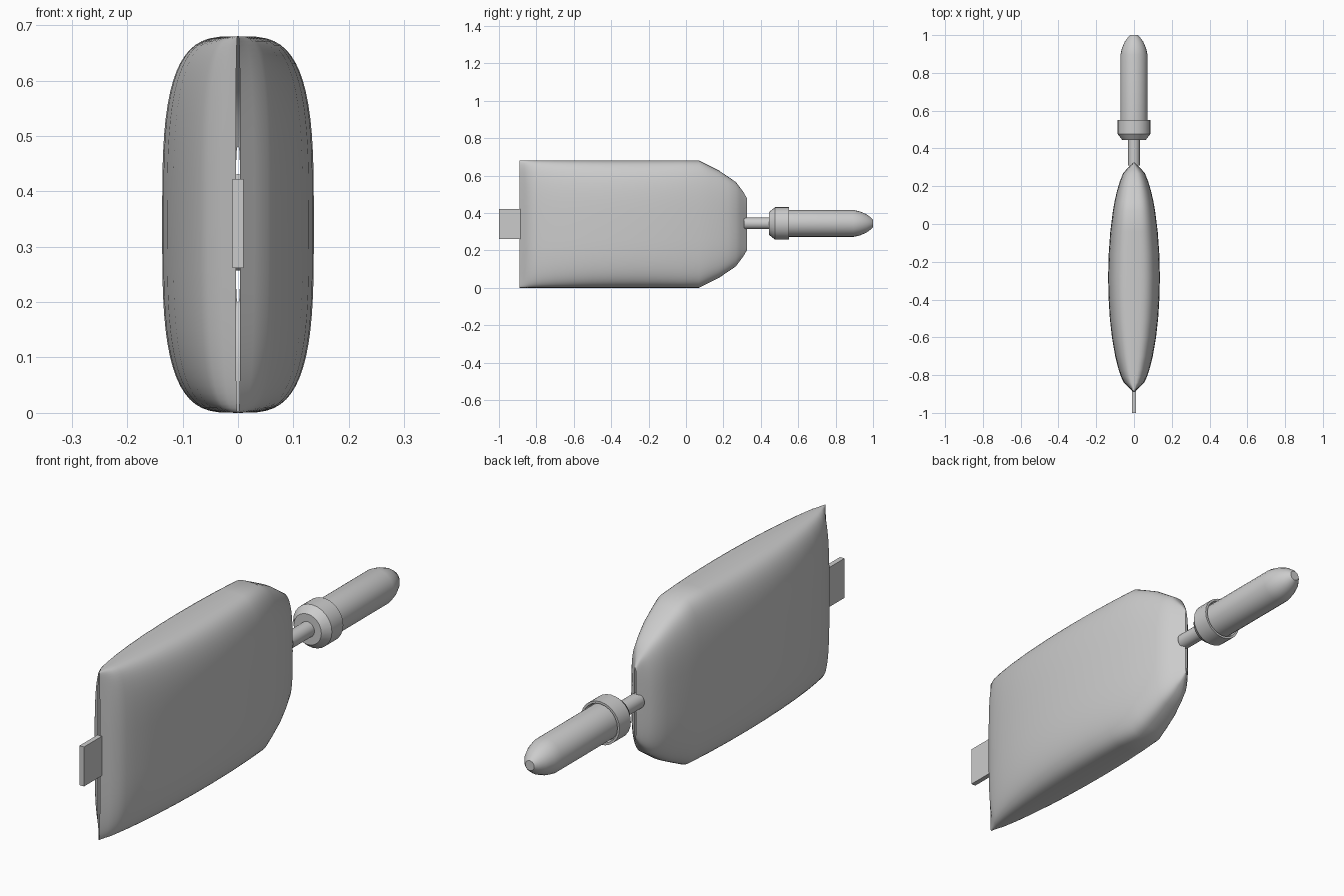
import bpy, bmesh, math
from math import sin, cos, pi

if "Cube" in bpy.data.objects:
    bpy.data.objects.remove(bpy.data.objects["Cube"])

ZC = 0.342


def finish(name, bm, angle=40):
    bmesh.ops.recalc_face_normals(bm, faces=bm.faces)
    me = bpy.data.meshes.new(name)
    bm.to_mesh(me)
    bm.free()
    ob = bpy.data.objects.new(name, me)
    bpy.context.collection.objects.link(ob)
    bpy.ops.object.select_all(action='DESELECT')
    ob.select_set(True)
    bpy.context.view_layer.objects.active = ob
    bpy.ops.object.shade_smooth_by_angle(angle=math.radians(angle))
    return ob


def loft(name, rings, cap=True, angle=40):
    bm = bmesh.new()
    loops = [[bm.verts.new(p) for p in r] for r in rings]
    n = len(loops[0])
    for a, b in zip(loops, loops[1:]):
        for i in range(n):
            j = (i + 1) % n
            bm.faces.new((a[i], a[j], b[j], b[i]))
    if cap:
        bm.faces.new(loops[0])
        bm.faces.new(loops[-1])
    return finish(name, bm, angle)


def turned(name, profile, n=24):
    # round part turned about the y axis, profile of (y, radius)
    return loft(name, [[(r * cos(2 * pi * i / n), y, ZC + 0.002 + r * sin(2 * pi * i / n))
                        for i in range(n)] for y, r in profile], angle=35)


def interp(table, y):
    for (y0, v0), (y1, v1) in zip(table, table[1:]):
        if y <= y1:
            return v0 + (v1 - v0) * max(0, y - y0) / (y1 - y0)
    return table[-1][1]


def spow(v, e):
    return math.copysign(abs(v) ** e, v)


# Pillow-shaped bag, pinched to a narrow open slit at both ends
outline = [(-0.89, 0.34), (0.07, 0.34), (0.176, 0.287), (0.267, 0.225), (0.308, 0.17), (0.325, 0.14)]
stations = [-0.89, -0.865, -0.84, -0.81, -0.77, -0.7, -0.6, -0.5, -0.39, -0.28, -0.16,
            -0.04, 0.07, 0.12, 0.176, 0.225, 0.267, 0.29, 0.308, 0.325]
rings = []
for y in stations:
    t = abs(y + 0.2825) / 0.6075
    w = 0.137 * math.sqrt(max(0, 1 - t * t))
    if t > 0.918:
        w = 0.004 + 0.05 * (1 - t) / 0.082
    w = max(w, 0.004)
    h = interp(outline, y)
    rings.append([(w * spow(cos(a), 0.6), y, ZC - 0.002 + h * spow(sin(a), 0.6))
                  for a in (2 * pi * i / 64 for i in range(64))])
loft("bag", rings, cap=False, angle=50)

# Spout tube, collar and rounded cap
turned("spout_tube", [(0.31, 0.031), (0.46, 0.031)])
turned("cap_collar", [(0.445, 0.062), (0.477, 0.087), (0.55, 0.087), (0.55, 0.078), (0.535, 0.074)])
turned("cap", [(0.5, 0.072), (0.895, 0.072), (0.93, 0.064), (0.965, 0.049), (0.988, 0.032), (1.0, 0.02)])

# Flat hanging tab
bm = bmesh.new()
bmesh.ops.create_cube(bm, size=1)
for v in bm.verts:
    v.co = (v.co.x * 0.02, -0.9425 + v.co.y * 0.115, ZC + v.co.z * 0.16)
finish("hanging_tab", bm)
